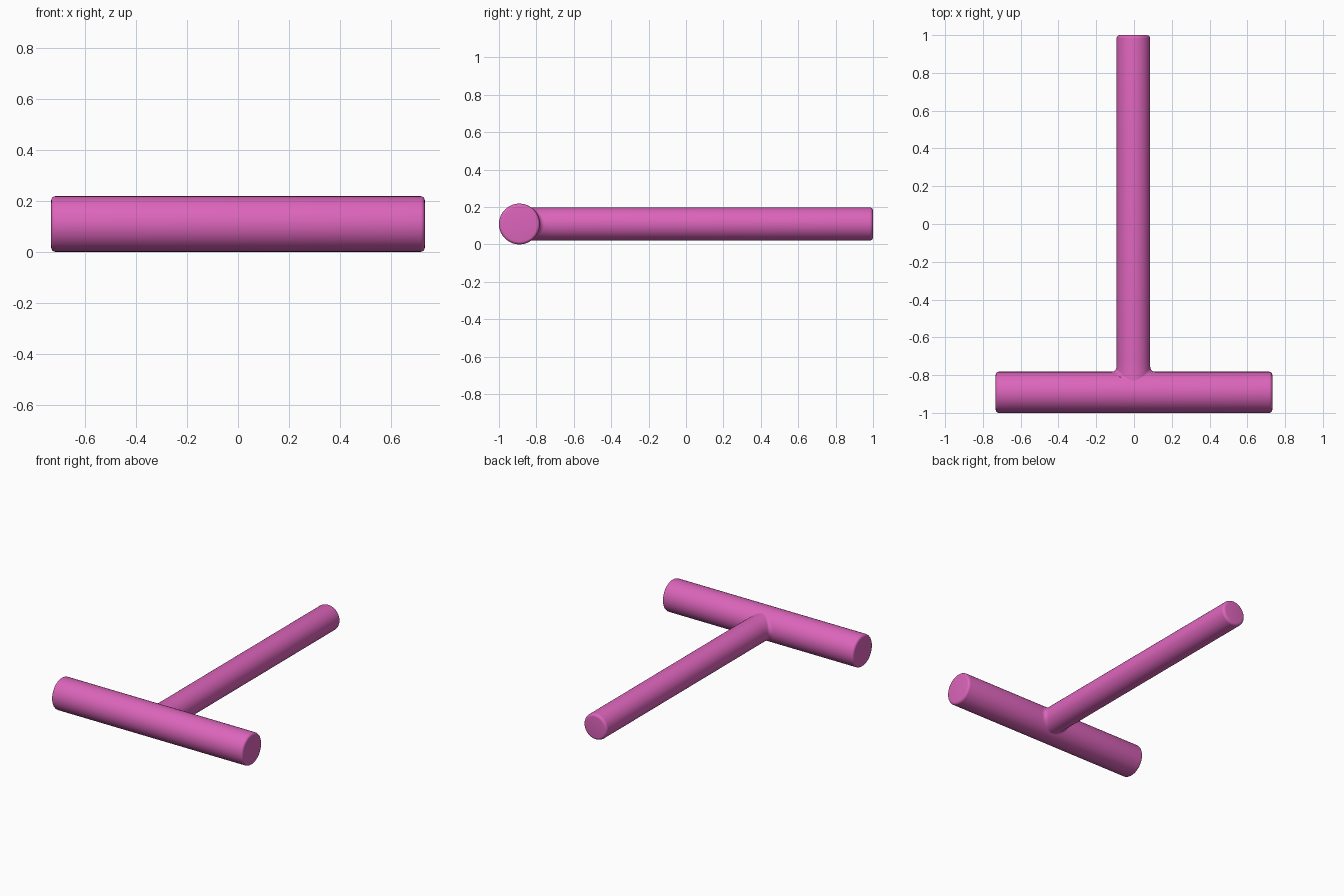
import bpy, bmesh, math

if "Cube" in bpy.data.objects:
    bpy.data.objects.remove(bpy.data.objects["Cube"])

SIDES = 64
BAR_R, BAR_Y, MID_Z = 0.109, -0.891, 0.109
GRIP_R, GRIP_X = 0.089, -0.003
ANGLES = [2 * math.pi * i / SIDES for i in range(SIDES)]

mat = bpy.data.materials.new("pink")
mat.diffuse_color = (0.72, 0.13, 0.5, 1)
mat.use_nodes = True
mat.node_tree.nodes["Principled BSDF"].inputs["Base Color"].default_value = mat.diffuse_color


def loft(name, rings):
    """Skin a closed tube through rings of points and cap both ends."""
    bm = bmesh.new()
    loops = [[bm.verts.new(p) for p in ring] for ring in rings]
    for a, b in zip(loops, loops[1:]):
        for i in range(SIDES):
            j = (i + 1) % SIDES
            bm.faces.new((a[i], a[j], b[j], b[i]))
    bm.faces.new(loops[0])
    bm.faces.new(loops[-1])
    bmesh.ops.recalc_face_normals(bm, faces=bm.faces)
    me = bpy.data.meshes.new(name)
    bm.to_mesh(me)
    bm.free()
    me.materials.append(mat)
    ob = bpy.data.objects.new(name, me)
    bpy.context.collection.objects.link(ob)
    return ob


def rounded_end(end, radius, bevel, steps=5):
    """(position, radius) pairs running from the tube side onto the end face."""
    arc = [math.pi / 2 * k / steps for k in range(steps + 1)]
    return [(end - bevel * (1 - math.sin(t)), radius - bevel * (1 - math.cos(t))) for t in arc]


# Crossbar: thick cylinder along x with rounded rims
right = rounded_end(0.732, BAR_R, 0.016)
profile = [(-x, r) for x, r in reversed(right)] + right
bar = loft("crossbar", [[(x, BAR_Y + r * math.cos(a), MID_Z + r * math.sin(a)) for a in ANGLES]
                        for x, r in profile])


# Handle: thinner cylinder along y, with a small fillet where it meets the crossbar
def fillet_ring(t, f=0.025):
    ring = []
    for a in ANGLES:
        flare = f * math.cos(a) ** 2
        r = GRIP_R + flare * (1 - math.sin(t))
        z = GRIP_R * math.sin(a) + flare * (1 - math.sin(t)) * math.sin(a)
        surface = BAR_Y + math.sqrt(max(BAR_R ** 2 - z ** 2, 0))
        ring.append((GRIP_X + r * math.cos(a), surface + flare * (1 - math.cos(t)), MID_Z + z))
    return ring


rings = [[(GRIP_X + GRIP_R * math.cos(a), BAR_Y, MID_Z + GRIP_R * math.sin(a)) for a in ANGLES]]
rings += [fillet_ring(math.pi / 2 * k / 6) for k in range(7)]
rings += [[(GRIP_X + r * math.cos(a), y, MID_Z + r * math.sin(a)) for a in ANGLES]
          for y, r in [(-0.72, GRIP_R)] + rounded_end(1.0, GRIP_R, 0.018)]
handle = loft("handle", rings)

# Smooth shading with crisp end faces
bpy.ops.object.select_all(action='DESELECT')
for ob in (bar, handle):
    ob.select_set(True)
bpy.context.view_layer.objects.active = bar
bpy.ops.object.shade_smooth_by_angle(angle=math.radians(40))
